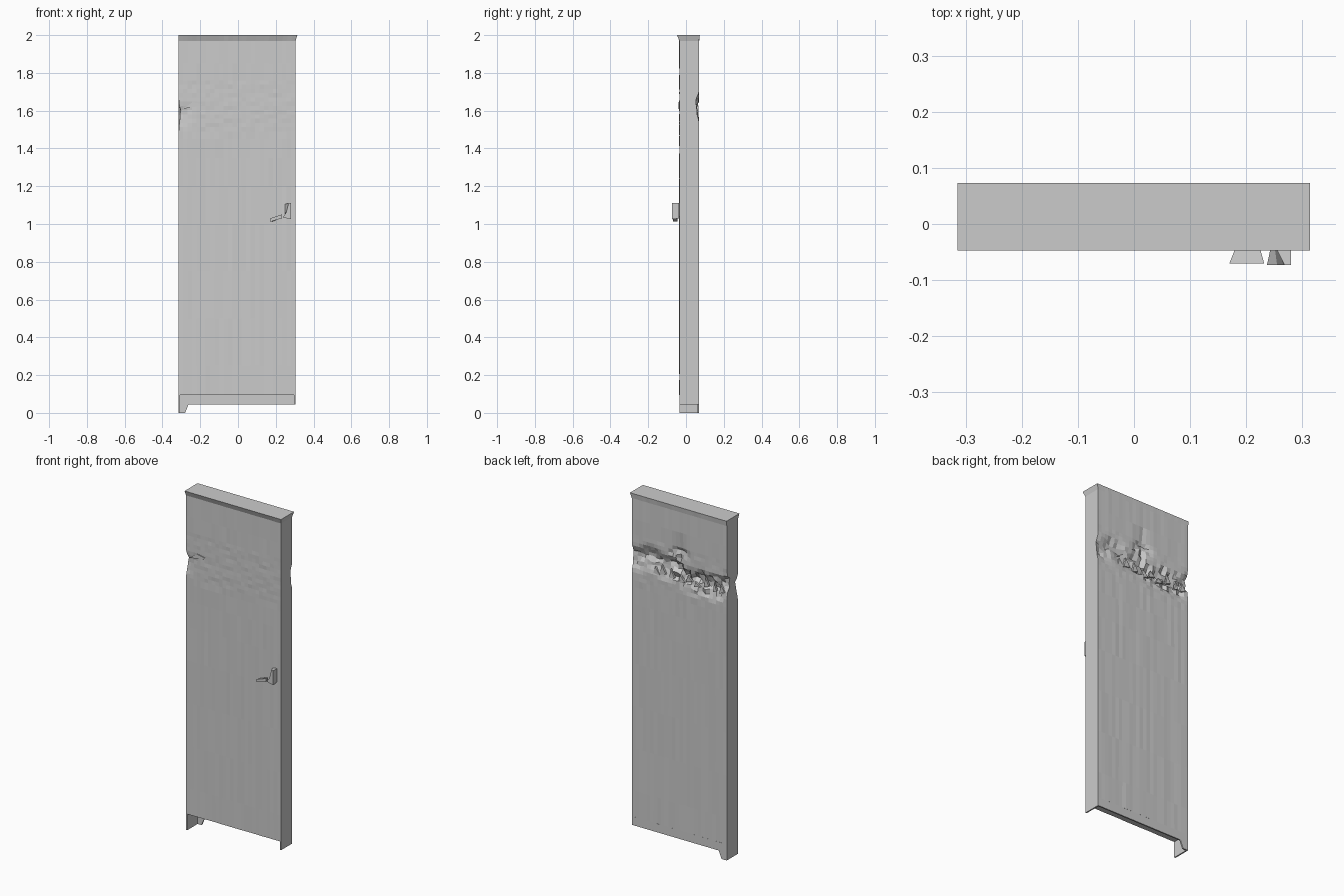
import bpy, bmesh, math, random

if "Cube" in bpy.data.objects:
    bpy.data.objects.remove(bpy.data.objects["Cube"])
random.seed(4)

X0, X1, Y0, Y1 = -0.314, 0.305, -0.035, 0.069


def finish(bm, name):
    bmesh.ops.recalc_face_normals(bm, faces=bm.faces)
    me = bpy.data.meshes.new(name)
    bm.to_mesh(me)
    bm.free()
    ob = bpy.data.objects.new(name, me)
    bpy.context.collection.objects.link(ob)
    return ob


def prism(name, pts, y0, y1, y1_pts=None):
    """Extrude an x/z outline from y0 to y1 (optionally to another outline)."""
    bm = bmesh.new()
    a = [bm.verts.new((x, y0, z)) for x, z in pts]
    b = [bm.verts.new((x, y1, z)) for x, z in (y1_pts or pts)]
    bm.faces.new(a)
    bm.faces.new(b)
    for i in range(len(a)):
        j = (i + 1) % len(a)
        bm.faces.new((a[i], a[j], b[j], b[i]))
    return finish(bm, name)


def rect(x0, x1, z0, z1):
    return [(x0, z0), (x1, z0), (x1, z1), (x0, z1)]


# Door body: stacked rings, fine around the torn band, flared lip at the top
NX, NY = 26, 2
loop = [(i / NX, 0) for i in range(NX)] + [(1, j / NY) for j in range(NY)]
loop += [(1 - i / NX, 1) for i in range(NX)] + [(0, 1 - j / NY) for j in range(NY)]
levels = [0.095, 0.25, 0.5, 0.75, 1.0, 1.2, 1.35, 1.45]
levels += [1.49 + 0.0225 * k for k in range(13)] + [1.85, 1.97, 2.0]


def bump(t, centre, below, above):
    d = t - centre
    return max(0, 1 - (d / above if d > 0 else -d / below))


bm = bmesh.new()
rings = []
for z in levels:
    ring = []
    for u, v in loop:
        x, y, zz = X0 + (X1 - X0) * u, Y0 + (Y1 - Y0) * v, z
        torn = 1.47 < z < 1.8
        if z == 2.0:
            x += 0.009 * u - 0.001 * (1 - u)
            y += 0.004 * v - 0.012 * (1 - v)
        elif 0 < u < 1 and v in (0, 1):
            y += random.uniform(-0.001, 0.001)
        if torn and v == 1:
            # ragged groove across the back, with a ripped pocket mid-width
            mid = 1.635 + 0.018 * math.sin(9 * x) + 0.012 * math.sin(37 * x + 1)
            mid -= 0.02 * bump(x, -0.12, 0.2, 0.2)
            depth = 0.028 * bump(z, mid, 0.10, 0.06)
            pocket = 1 - math.hypot((x - 0.0) / 0.08, (z - 1.72) / 0.06)
            depth = max(depth, 0.02 * max(0, pocket))
            if depth > 0.006:
                depth += random.uniform(-0.011, 0.011) * (1.2 if x < 0.05 else 0.6)
                zz += random.uniform(-0.007, 0.007)
            if u == 1:
                depth *= 0.7
            y -= max(0, depth)
        if torn and v < 0.6 and u < 0.15:
            # chipped front-left corner
            c = bump(z, 1.59, 0.09, 0.06)
            if u == 0:
                x += 0.014 * c * random.uniform(0.5, 1.2)
            if v == 0:
                y += 0.014 * c * (1 - u / 0.15) * random.uniform(0.2, 1.2)
        ring.append(bm.verts.new((x, y, zz)))
    rings.append(ring)
n = len(loop)
for a, b in zip(rings, rings[1:]):
    for i in range(n):
        j = (i + 1) % n
        bm.faces.new((a[i], a[j], b[j], b[i]))
bm.faces.new(rings[0])
bm.faces.new(rings[-1])
finish(bm, "door_body")

# Open skirt below the front panel
T = 0.008
prism("back_skirt", rect(X0, X1, 0.045, 0.095), Y1 - T, Y1)
prism("right_skirt", rect(X1 - T, X1, 0.045, 0.095), Y0, Y1 - T)

# Surviving left foot: side wall plus a tapered back flange
prism("left_foot_side", rect(X0, X0 + T, 0, 0.095), Y0, Y1 - T)
prism("left_foot_flange", [(X0, 0), (-0.28, 0), (-0.262, 0.045), (X0, 0.045)], Y1 - T, Y1)

# Broken handle: tapering lever and upright stub
prism("handle_lever",
      [(0.17, 1.012), (0.232, 1.03), (0.232, 1.05), (0.17, 1.03)], -0.070, -0.045,
      [(0.18, 1.012), (0.225, 1.03), (0.225, 1.045), (0.18, 1.03)])
prism("handle_stub",
      [(0.237, 1.035), (0.28, 1.025), (0.28, 1.11), (0.268, 1.11), (0.255, 1.06)], -0.073, -0.036,
      [(0.245, 1.035), (0.28, 1.03), (0.28, 1.11), (0.25, 1.105), (0.25, 1.06)])

# Torn splinters standing along the lower lip of the groove and the front tear
for i in range(9):
    x = -0.29 + 0.055 * i + random.uniform(-0.01, 0.01)
    z = 1.57 + random.uniform(-0.015, 0.015)
    w, h = random.uniform(0.012, 0.025), random.uniform(0.02, 0.05)
    prism(f"back_splinter_{i}", [(x - w, z), (x + w, z - 0.01), (x + w * 0.4, z + h)],
          Y1 - 0.014, Y1 - 0.002)
prism("front_tear_flap", [(-0.29, 1.61), (-0.2, 1.625), (-0.19, 1.635), (-0.24, 1.645)],
      Y0 - 0.004, Y0 + 0.006)
